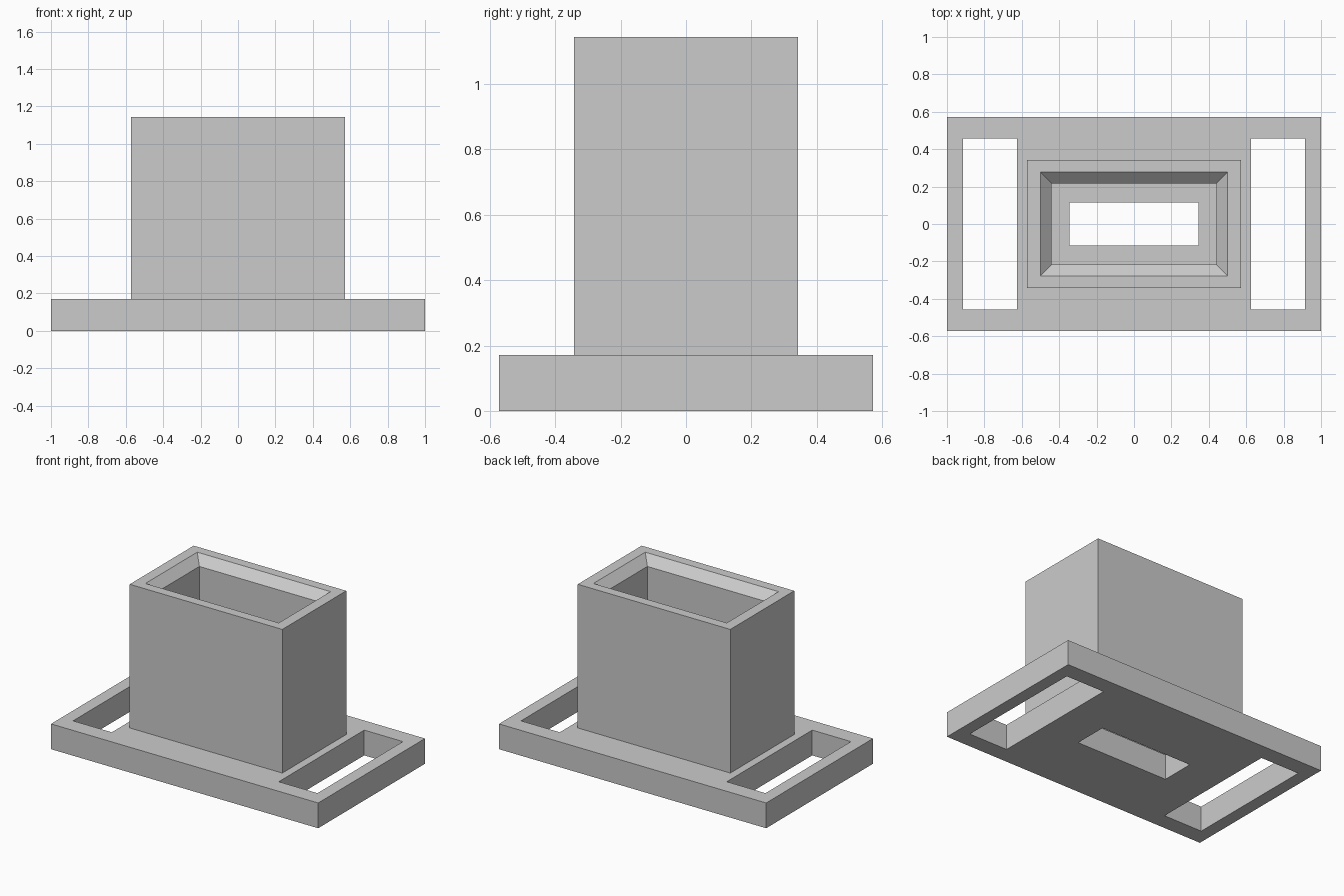
import bpy
import bmesh

cube = bpy.data.objects.get("Cube")
if cube:
    bpy.data.objects.remove(cube, do_unlink=True)

# One plain grey for the whole body
grey = bpy.data.materials.new("plain_grey")
grey.use_nodes = True
colour = (0.6, 0.6, 0.6, 1)
grey.diffuse_color = colour
grey.node_tree.nodes["Principled BSDF"].inputs["Base Color"].default_value = colour

PLATE_TOP, TOWER_TOP, BEVEL = 0.171, 1.143, 0.058


def rect_loft(name, rings, x=0, closed=False):
    """Skin a stack of rectangles (half width, half depth, z)."""
    bm = bmesh.new()
    loops = [[bm.verts.new((x + sx * w, sy * d, z))
              for sx, sy in ((-1, -1), (1, -1), (1, 1), (-1, 1))]
             for w, d, z in rings]
    pairs = list(zip(loops, loops[1:]))
    if closed:
        pairs.append((loops[-1], loops[0]))
    else:
        bm.faces.new(loops[0])
        bm.faces.new(loops[-1])
    for a, b in pairs:
        for i in range(4):
            j = (i + 1) % 4
            bm.faces.new((a[i], a[j], b[j], b[i]))
    bmesh.ops.recalc_face_normals(bm, faces=bm.faces)
    mesh = bpy.data.meshes.new(name)
    bm.to_mesh(mesh)
    bm.free()
    mesh.materials.append(grey)
    obj = bpy.data.objects.new(name, mesh)
    bpy.context.collection.objects.link(obj)
    return obj


def cut_hole(target, half_w, half_d, x=0):
    """Cut a rectangular hole right through the plate."""
    cutter = rect_loft("hole_cutter", [(half_w, half_d, -0.1), (half_w, half_d, 0.3)], x)
    cutter.hide_render = True
    mod = target.modifiers.new("hole", 'BOOLEAN')
    mod.operation = 'DIFFERENCE'
    mod.solver = 'EXACT'
    mod.object = cutter
    bpy.context.view_layer.objects.active = target
    bpy.ops.object.modifier_apply(modifier=mod.name)
    bpy.data.objects.remove(cutter, do_unlink=True)


# Base plate with a slot on each side and a centre hole
plate = rect_loft("base_plate", [(1, 0.571, 0), (1, 0.571, PLATE_TOP)])
for side in (-1, 1):
    cut_hole(plate, 0.145, 0.457, side * 0.77)
cut_hole(plate, 0.345, 0.115)

# Hollow rectangular tower with a bevelled inner rim
rect_loft("tower", [
    (0.571, 0.342, PLATE_TOP),
    (0.571, 0.342, TOWER_TOP),
    (0.499, 0.277, TOWER_TOP),
    (0.441, 0.217, TOWER_TOP - BEVEL),
    (0.441, 0.217, PLATE_TOP),
], closed=True)
